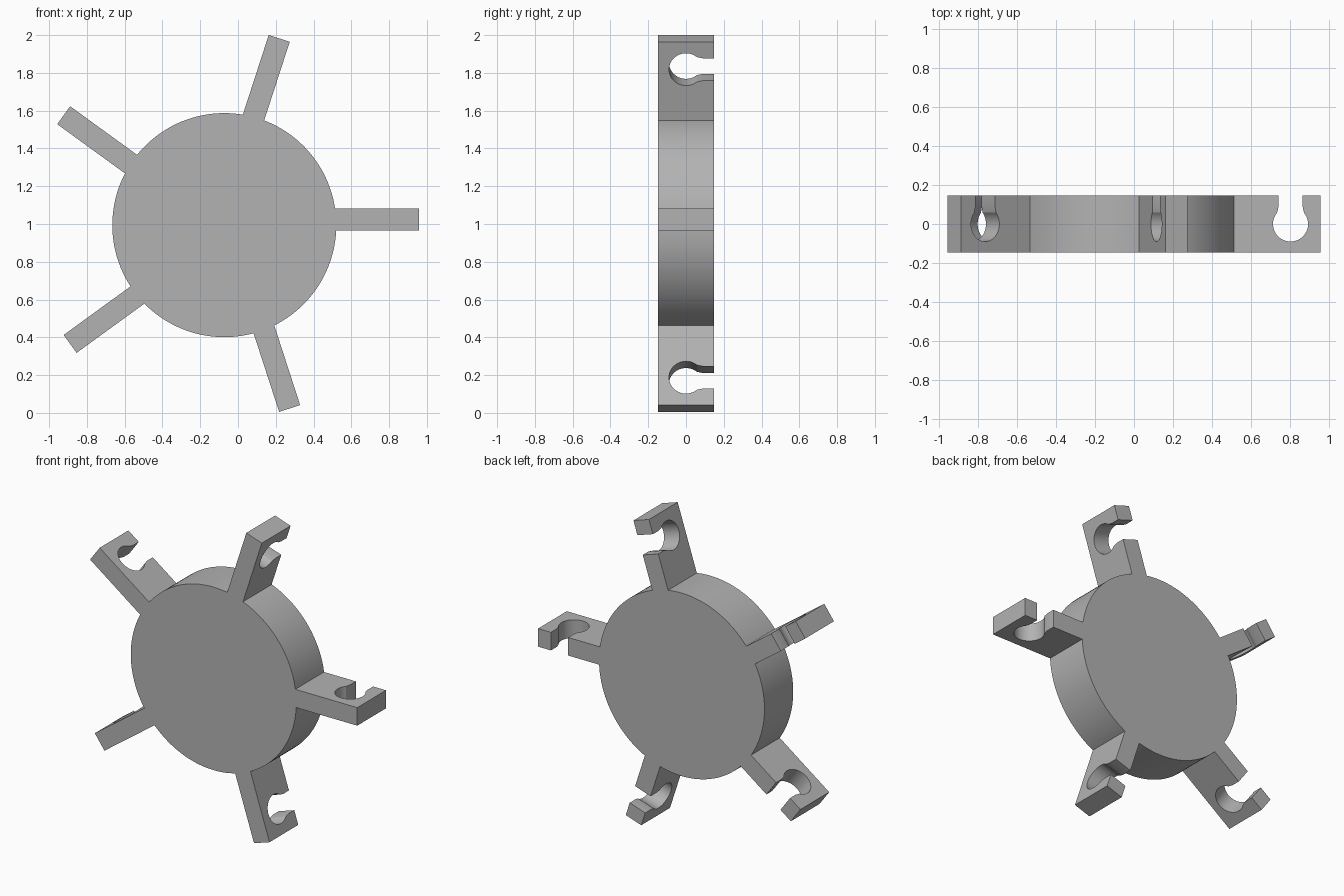
import bpy, bmesh, math
from mathutils import Matrix, Vector

cube = bpy.data.objects.get("Cube")
if cube:
    bpy.data.objects.remove(cube, do_unlink=True)

HUB = Vector((-0.0725, 0, 0.994))   # hub centre
HUB_R, DEPTH = 0.593, 0.147         # hub radius, half depth along y
ARM_END, ARM_W, ARM_SHIFT = 1.03, 0.117, 0.029
CLIP_X, CLIP_R = 0.876, 0.09        # clip hole position and radius

grey = bpy.data.materials.new("plain_grey")
grey.use_nodes = True
grey.diffuse_color = (0.45, 0.45, 0.45, 1)
grey.node_tree.nodes["Principled BSDF"].inputs["Base Color"].default_value = (0.45, 0.45, 0.45, 1)


def extrude_profile(name, points, direction, matrix):
    """Closed solid from a flat outline pushed along a direction."""
    bm = bmesh.new()
    face = bm.faces.new([bm.verts.new(p) for p in points])
    extruded = bmesh.ops.extrude_face_region(bm, geom=[face])
    moved = [g for g in extruded["geom"] if isinstance(g, bmesh.types.BMVert)]
    bmesh.ops.translate(bm, verts=moved, vec=direction)
    bmesh.ops.recalc_face_normals(bm, faces=bm.faces)
    bm.transform(matrix)
    mesh = bpy.data.meshes.new(name)
    bm.to_mesh(mesh)
    bm.free()
    mesh.materials.append(grey)
    obj = bpy.data.objects.new(name, mesh)
    bpy.context.collection.objects.link(obj)
    return obj


# Round hub
ring = [math.tau * i / 128 for i in range(128)]
hub = extrude_profile(
    "hub_with_arms",
    [(HUB_R * math.cos(a), -DEPTH, HUB_R * math.sin(a)) for a in ring],
    (0, 2 * DEPTH, 0), Matrix.Translation(HUB))

# Arm outline with an open clip hole facing the back
start, steps = math.radians(40), 40
sweep = math.pi + 2 * start
hole = [(CLIP_X + CLIP_R * math.cos(start - sweep * i / steps),
         CLIP_R * math.sin(start - sweep * i / steps)) for i in range(steps + 1)]
neck = [(0.062, DEPTH), (0.062, 0.09)]
outline = [(0.4, DEPTH), (0.4, -DEPTH), (ARM_END, -DEPTH), (ARM_END, DEPTH)]
outline += [(CLIP_X + x, y) for x, y in neck]
outline += hole
outline += [(CLIP_X - x, y) for x, y in reversed(neck)]
z0 = ARM_SHIFT - ARM_W / 2

# Five arms, evenly turned around the hub and fused to it
bpy.context.view_layer.objects.active = hub
hub.select_set(True)
for i in range(5):
    turn = Matrix.Translation(HUB) @ Matrix.Rotation(-math.tau * i / 5, 4, 'Y')
    arm = extrude_profile("arm", [(x, y, z0) for x, y in outline], (0, 0, ARM_W), turn)
    mod = hub.modifiers.new("fuse", 'BOOLEAN')
    mod.operation, mod.solver, mod.object = 'UNION', 'EXACT', arm
    bpy.ops.object.modifier_apply(modifier=mod.name)
    bpy.data.objects.remove(arm, do_unlink=True)

bpy.ops.object.shade_smooth_by_angle(angle=math.radians(20))
